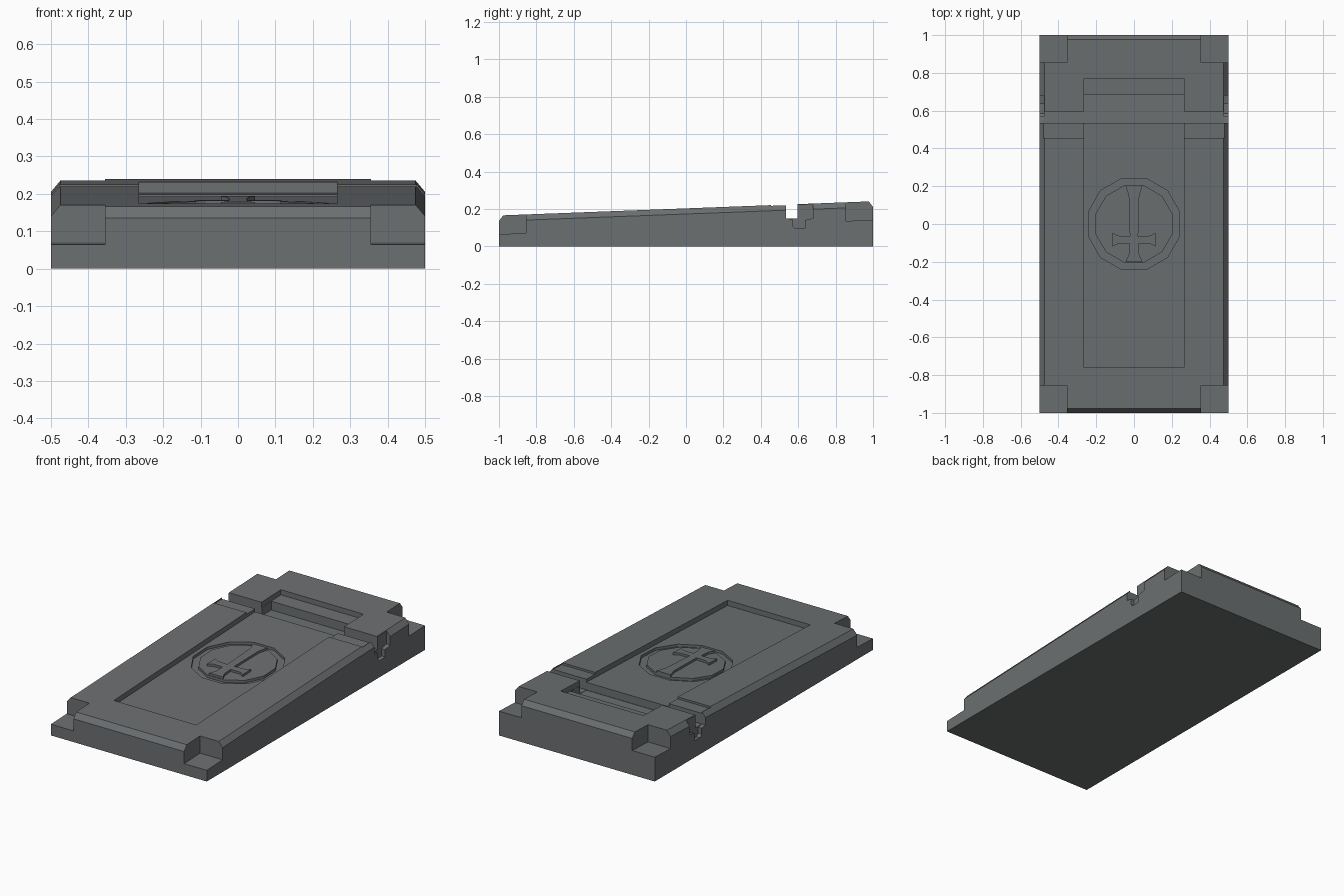
import bpy, bmesh, math

cube = bpy.data.objects.get("Cube")
if cube:
    bpy.data.objects.remove(cube, do_unlink=True)

# Single stone colour
STONE = (0.15, 0.16, 0.165, 1.0)
stone = bpy.data.materials.new("dark_grey_stone")
stone.use_nodes = True
stone.diffuse_color = STONE
shader = stone.node_tree.nodes["Principled BSDF"]
shader.inputs["Base Color"].default_value = STONE
shader.inputs["Roughness"].default_value = 0.9


def slope(y):
    """Height of the tilted top face."""
    return 0.203 + 0.038 * y


def loft(name, rings):
    """Closed solid through rings with equal numbers of points."""
    bm = bmesh.new()
    loops = [[bm.verts.new(p) for p in ring] for ring in rings]
    n = len(loops[0])
    bm.faces.new(loops[0][::-1])
    bm.faces.new(loops[-1])
    for a, b in zip(loops, loops[1:]):
        for i in range(n):
            j = (i + 1) % n
            bm.faces.new((a[i], a[j], b[j], b[i]))
    bmesh.ops.recalc_face_normals(bm, faces=bm.faces[:])
    mesh = bpy.data.meshes.new(name)
    bm.to_mesh(mesh)
    bm.free()
    mesh.materials.append(stone)
    obj = bpy.data.objects.new(name, mesh)
    bpy.context.collection.objects.link(obj)
    return obj


def rect(x0, x1, y0, y1):
    return [(x0, y0), (x1, y0), (x1, y1), (x0, y1)]


def ngon(r, n=12):
    turns = [math.tau * (i + 0.5) / n for i in range(n)]
    return [(r * math.cos(a), r * math.sin(a)) for a in turns]


def tilted(name, outline, low, high):
    """Prism whose ends run parallel to the sloping top."""
    return loft(name, [[(x, y, slope(y) + d) for x, y in outline] for d in (low, high)])


def across(name, profile, x0, x1):
    """Side profile (y, z) extruded along x."""
    return loft(name, [[(x, y, z) for y, z in profile] for x in (x0, x1)])


def cut(target, tool):
    tool.hide_render = True
    mod = target.modifiers.new("cut", "BOOLEAN")
    mod.operation = "DIFFERENCE"
    mod.solver = "EXACT"
    mod.object = tool
    bpy.context.view_layer.objects.active = target
    bpy.ops.object.modifier_apply(modifier=mod.name)
    bpy.data.objects.remove(tool, do_unlink=True)


# Sloping slab with chamfered upper edges
base = rect(-0.5, 0.5, -1, 1)
lid = rect(-0.475, 0.475, -0.977, 0.977)
slab = loft("slab", [
    [(x, y, 0) for x, y in base],
    [(x, y, slope(y) - 0.03) for x, y in base],
    [(x, y, slope(y)) for x, y in lid],
])

# Corner notches, lowered lips and side pockets
pocket = [(0.535, 0.3), (0.535, 0.15), (0.57, 0.145), (0.57, 0.11), (0.585, 0.095),
          (0.635, 0.098), (0.635, 0.14), (0.68, 0.15), (0.68, 0.3)]
for side in (-1, 1):
    for end in (-1, 1):
        outline = rect(*sorted((side * 0.355, side * 0.6)), *sorted((end * 0.855, end * 1.1)))
        cut(slab, tilted("notch_cutter", outline, -0.1, 0.2))
    cut(slab, tilted("lip_cutter", rect(*sorted((side * 0.26, side * 0.478)), 0.455, 0.56),
                     -0.012, 0.1))
    cut(slab, across("pocket_cutter", pocket, side * 0.477, side * 0.6))

# Sunken panel, slot across the slab and wider well in its middle
cut(slab, tilted("panel_cutter", rect(-0.265, 0.265, -0.76, 0.77), -0.03, 0.1))
cut(slab, across("slot_cutter", rect(0.535, 0.595, 0.15, 0.3), -0.6, 0.6))
cut(slab, across("well_cutter", rect(0.536, 0.682, 0.148, 0.31), -0.264, 0.264))

# Twelve-sided groove around the medallion
cut(slab, tilted("groove_cutter", ngon(0.25), -0.045, 0.05))
tilted("medallion", ngon(0.21), -0.055, -0.03)

# Flared cross in relief: right half, mirrored to the left
half = [(0.045, 0.205), (0.028, 0.15), (0.022, -0.065), (0.085, -0.062), (0.115, -0.045),
        (0.115, -0.12), (0.085, -0.104), (0.025, -0.104), (0.028, -0.165), (0.045, -0.2)]
tilted("relief_cross", half + [(-x, y) for x, y in reversed(half)], -0.035, -0.017)
